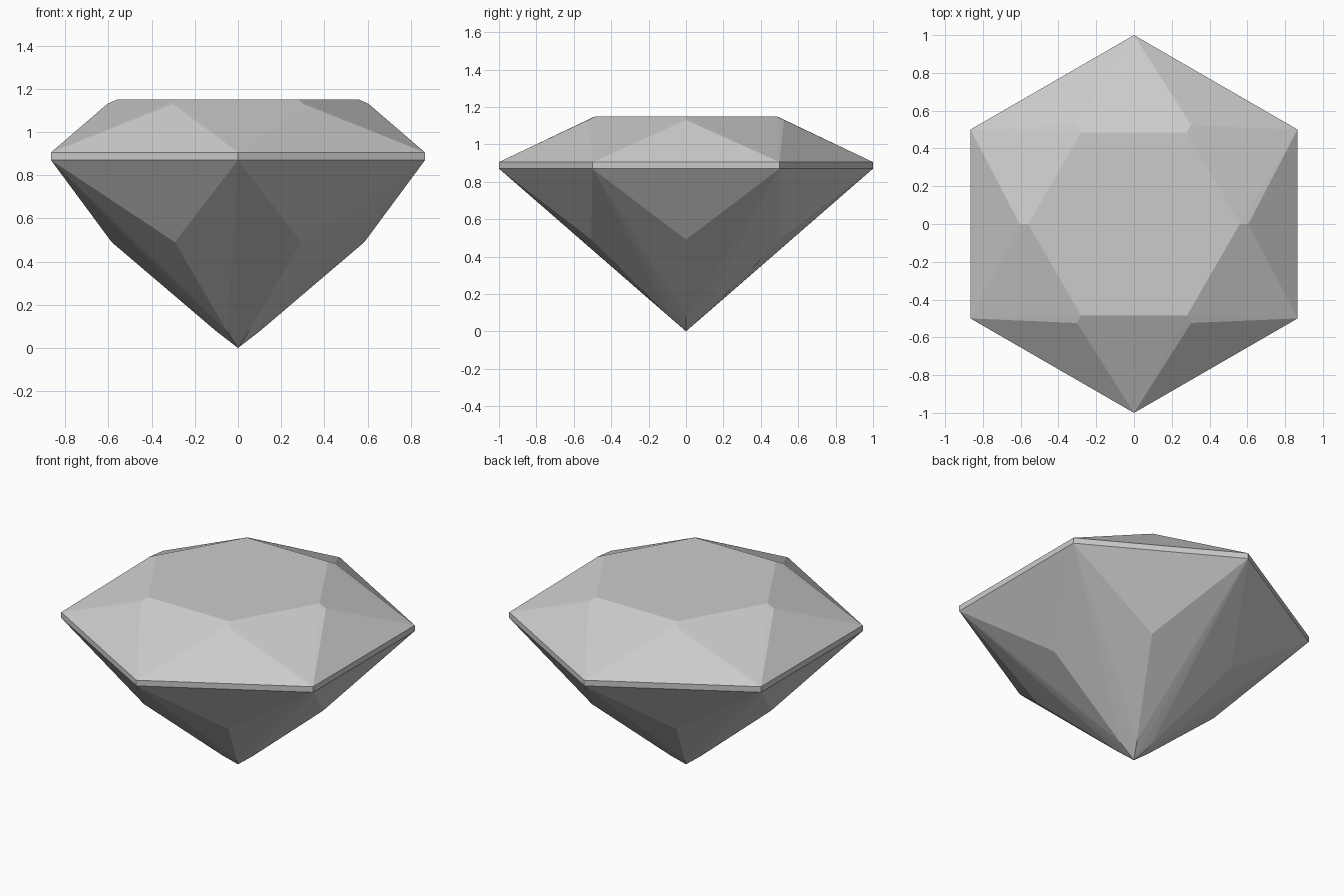
import bpy, bmesh
from math import cos, sin, radians

SIDES = 6

if "Cube" in bpy.data.objects:
    bpy.data.objects.remove(bpy.data.objects["Cube"], do_unlink=True)


def make_material(name, rgb):
    mat = bpy.data.materials.new(name)
    mat.use_nodes = True
    color = (*rgb, 1)
    mat.diffuse_color = color
    mat.node_tree.nodes["Principled BSDF"].inputs["Base Color"].default_value = color
    return mat


bm = bmesh.new()


def ring(radius, z, turn):
    """Six vertices; turn is the angle of the first one in degrees."""
    step = 360 / SIDES
    angles = [radians(turn + i * step) for i in range(SIDES)]
    return [bm.verts.new((radius * cos(a), radius * sin(a), z)) for a in angles]


# Rings: corners lie at 30 degrees, facet tips over the edge middles at 60
table = ring(0.56, 1.15, 60)
crown_tip = ring(0.605, 1.13, 60)
girdle_top = ring(1.0, 0.905, 30)
girdle_base = ring(1.0, 0.87, 30)
pavilion_tip = ring(0.585, 0.49, 60)
culet_ring = ring(0.10, 0.077, 60)
culet = bm.verts.new((0, 0, 0))

# Flat table on top
bm.faces.new(table)

for i in range(SIDES):
    j = (i + 1) % SIDES
    a, b = girdle_top[i], girdle_top[j]
    c, d = girdle_base[i], girdle_base[j]

    # Crown: main triangle, two slivers, star facet reaching the table edge
    bm.faces.new((a, b, crown_tip[i]))
    bm.faces.new((a, crown_tip[i], table[i]))
    bm.faces.new((crown_tip[i], b, table[i]))
    bm.faces.new((b, table[j], table[i]))

    # Girdle band
    bm.faces.new((c, d, b, a))

    # Pavilion: upper triangle, then creased kites down to the point
    bm.faces.new((d, c, pavilion_tip[i]))
    bm.faces.new((c, culet_ring[i], pavilion_tip[i]))
    bm.faces.new((d, pavilion_tip[i], culet_ring[i]))
    bm.faces.new((c, culet, culet_ring[i]))
    bm.faces.new((d, culet_ring[i], culet))

bmesh.ops.recalc_face_normals(bm, faces=bm.faces)
mesh = bpy.data.meshes.new("cut_gem")
bm.to_mesh(mesh)
bm.free()

gem = bpy.data.objects.new("cut_gem", mesh)
bpy.context.collection.objects.link(gem)
mesh.materials.append(make_material("light_grey", (0.6, 0.6, 0.6)))
